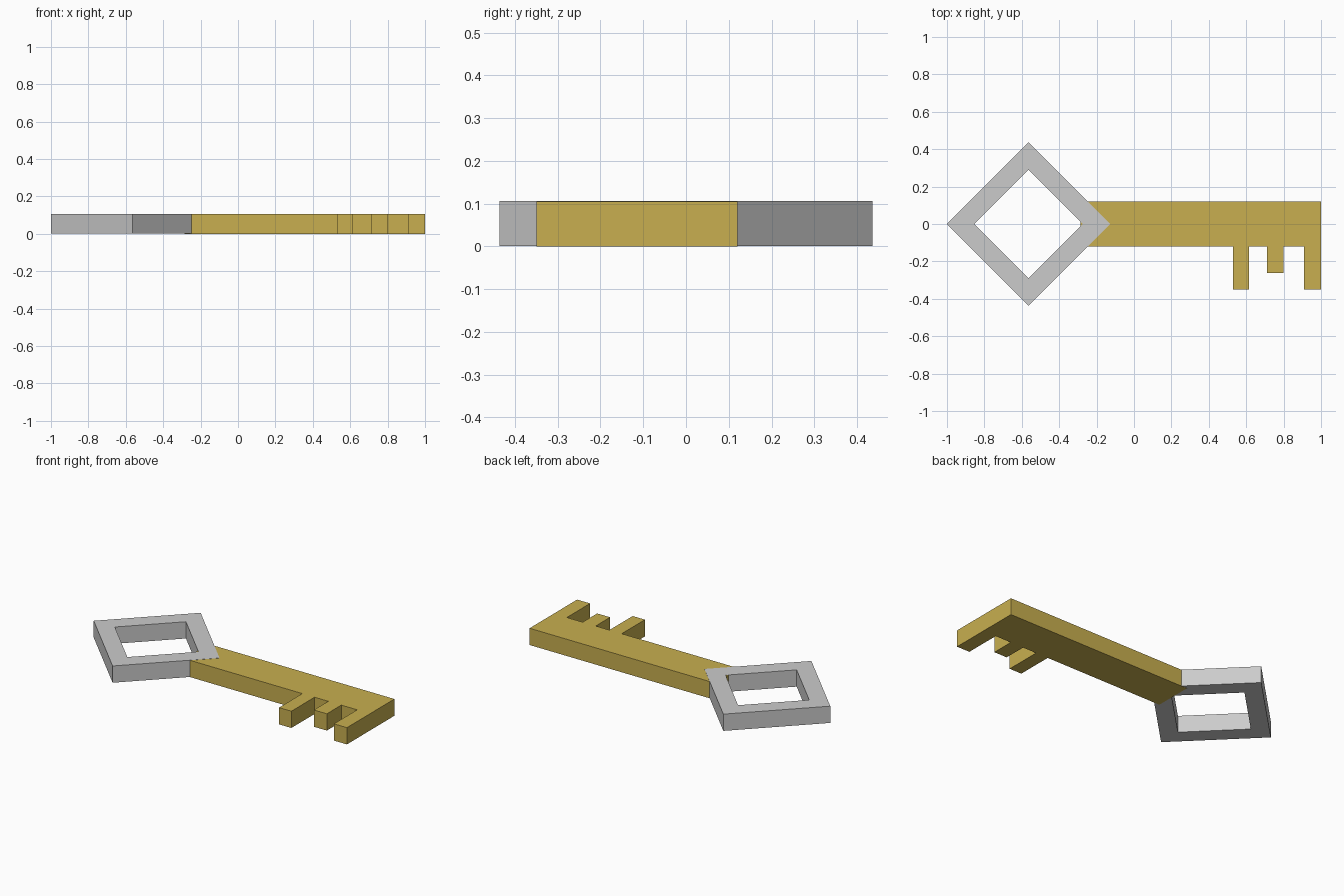
import bpy, bmesh

if "Cube" in bpy.data.objects:
    bpy.data.objects.remove(bpy.data.objects["Cube"])

H = 0.105   # thickness of the key
LIFT = 0.001  # bow sits a hair above the blade so its top face shows


def material(name, color):
    m = bpy.data.materials.new(name)
    m.diffuse_color = color
    m.use_nodes = True
    m.node_tree.nodes["Principled BSDF"].inputs["Base Color"].default_value = m.diffuse_color
    return m


def add_object(name, bm):
    bmesh.ops.recalc_face_normals(bm, faces=bm.faces[:])
    me = bpy.data.meshes.new(name)
    bm.to_mesh(me)
    bm.free()
    ob = bpy.data.objects.new(name, me)
    bpy.context.collection.objects.link(ob)
    return ob


def extrude_up(bm, faces, height):
    geo = bmesh.ops.extrude_face_region(bm, geom=faces, use_keep_orig=True)["geom"]
    verts = [g for g in geo if isinstance(g, bmesh.types.BMVert)]
    bmesh.ops.translate(bm, verts=verts, vec=(0, 0, height))


# Bow: hollow diamond
def diamond(bm, radius):
    cx = -0.564
    return [bm.verts.new((cx + radius * dx, radius * dy, LIFT))
            for dx, dy in ((1, 0), (0, 1), (-1, 0), (0, -1))]


bm = bmesh.new()
outer, inner = diamond(bm, 0.436), diamond(bm, 0.29)
ring = [bm.faces.new((outer[i], outer[(i + 1) % 4], inner[(i + 1) % 4], inner[i]))
        for i in range(4)]
extrude_up(bm, ring, H)
add_object("bow", bm)

# Shaft and teeth: one extruded outline
left, right, half = -0.286, 1.0, 0.12
teeth = [(0.53, 0.615, -0.35), (0.71, 0.80, -0.263), (0.91, right, -0.35)]
outline = [(left, half), (left, -half)]
for x0, x1, tip in teeth:
    outline += [(x0, -half), (x0, tip), (x1, tip)]
    if x1 < right:
        outline.append((x1, -half))
outline.append((right, half))

bm = bmesh.new()
face = bm.faces.new([bm.verts.new((x, y, 0)) for x, y in outline])
extrude_up(bm, [face], H)
shaft = add_object("shaft_with_teeth", bm)
shaft.data.materials.append(material("brass", (0.58, 0.43, 0.08, 1)))
